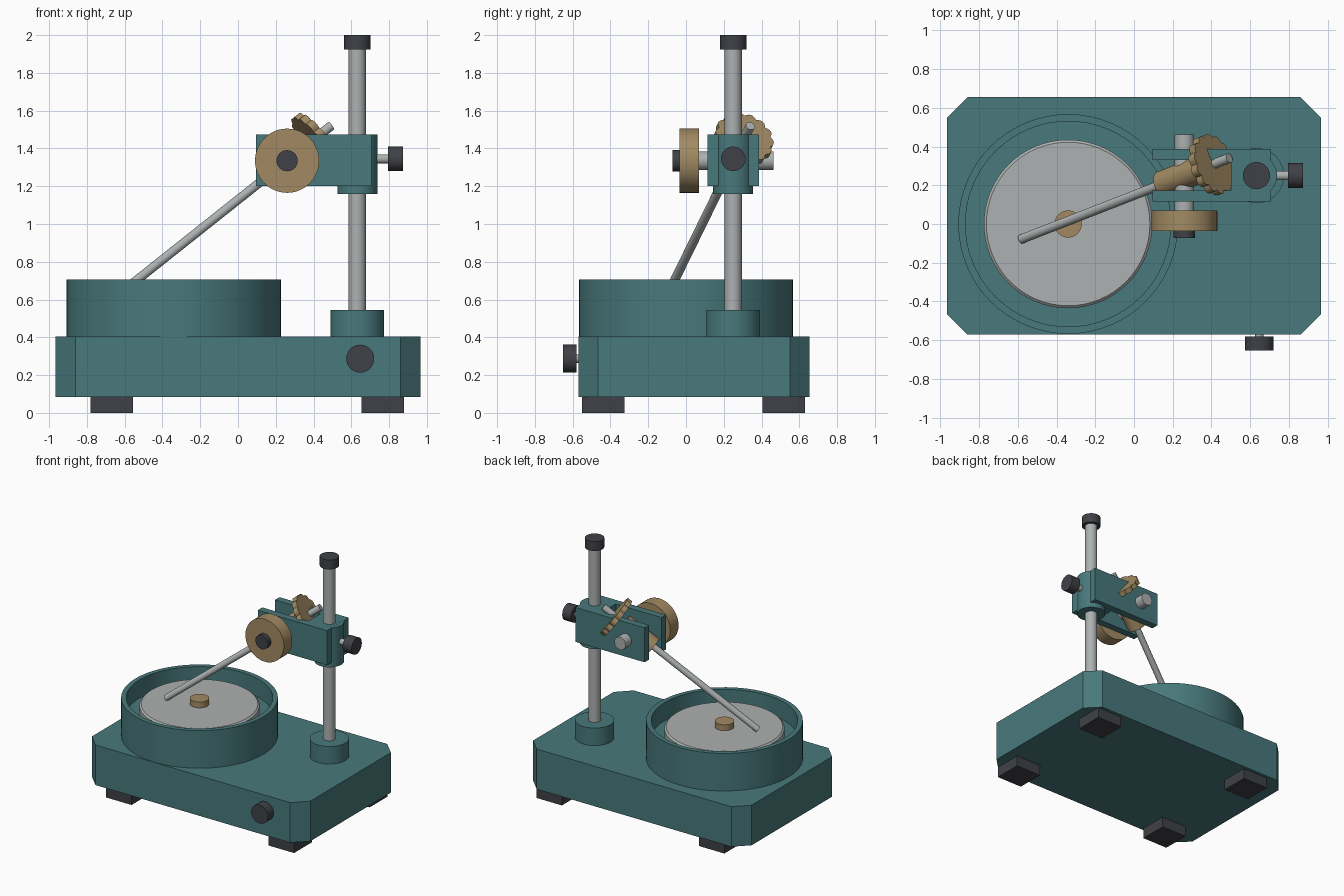
import bpy, bmesh, math
from mathutils import Vector, Matrix

if "Cube" in bpy.data.objects:
    bpy.data.objects.remove(bpy.data.objects["Cube"])


def material(name, rgb):
    m = bpy.data.materials.new(name)
    m.use_nodes = True
    color = (*rgb, 1.0)
    m.diffuse_color = color
    m.node_tree.nodes["Principled BSDF"].inputs["Base Color"].default_value = color
    return m


TEAL = material("teal paint", (0.065, 0.19, 0.20))
BRASS = material("brass", (0.36, 0.255, 0.125))
STEEL = material("steel", (0.42, 0.44, 0.44))
DARK = material("dark rubber", (0.05, 0.053, 0.063))


def finish(name, bm, mat, matrix=Matrix(), smooth=False):
    bmesh.ops.recalc_face_normals(bm, faces=bm.faces)
    mesh = bpy.data.meshes.new(name)
    bm.to_mesh(mesh)
    bm.free()
    mesh.materials.append(mat)
    obj = bpy.data.objects.new(name, mesh)
    bpy.context.scene.collection.objects.link(obj)
    obj.matrix_world = matrix
    if smooth:
        bpy.ops.object.select_all(action="DESELECT")
        obj.select_set(True)
        bpy.context.view_layer.objects.active = obj
        bpy.ops.object.shade_smooth_by_angle(angle=math.radians(30))
    return obj


def along(origin, axis):
    """Frame at origin whose local z follows axis."""
    turn = Vector(axis).to_track_quat("Z", "Y").to_matrix().to_4x4()
    return Matrix.Translation(Vector(origin)) @ turn


def lathe(name, profile, mat, origin, axis=(0, 0, 1), sides=48):
    """Turn (radius, height) points about the axis and cap both ends."""
    bm = bmesh.new()
    rings = []
    for r, h in profile:
        angles = [math.tau * i / sides for i in range(sides)]
        rings.append([bm.verts.new((r * math.cos(a), r * math.sin(a), h)) for a in angles])
    for low, high in zip(rings, rings[1:]):
        for i in range(sides):
            j = (i + 1) % sides
            bm.faces.new((low[i], low[j], high[j], high[i]))
    bm.faces.new(rings[0])
    bm.faces.new(rings[-1])
    return finish(name, bm, mat, along(origin, axis), True)


def rod(name, r, start, end, mat, sides=32):
    span = Vector(end) - Vector(start)
    return lathe(name, [(r, 0), (r, span.length)], mat, start, span, sides)


def prism(name, outline, low, high, mat, matrix=Matrix()):
    bm = bmesh.new()
    face = bm.faces.new([bm.verts.new((x, y, low)) for x, y in outline])
    out = bmesh.ops.extrude_face_region(bm, geom=[face])
    top = [v for v in out["geom"] if isinstance(v, bmesh.types.BMVert)]
    bmesh.ops.translate(bm, verts=top, vec=(0, 0, high - low))
    return finish(name, bm, mat, matrix)


def box(name, x, y, z, mat):
    return prism(name, [(x[0], y[0]), (x[1], y[0]), (x[1], y[1]), (x[0], y[1])], *z, mat)


# Base with chamfered corners
X, Y0, Y1, C = 0.965, -0.57, 0.655, 0.105
prism("base", [(-X + C, Y0), (X - C, Y0), (X, Y0 + C), (X, Y1 - C),
               (X - C, Y1), (-X + C, Y1), (-X, Y1 - C), (-X, Y0 + C)], 0.085, 0.405, TEAL)

# Feet
for side, x in (("right", -0.78), ("left", 0.655)):
    for end, y in (("front", -0.55), ("back", 0.405)):
        box(f"{end}_{side}_foot", (x, x + 0.225), (y, y + 0.225), (0, 0.13), DARK)

# Bowl, turning plate and centre pin
BOWL = (-0.34, 0, 0)
lathe("bowl", [(0.567, 0.395), (0.567, 0.705), (0.53, 0.705), (0.53, 0.56)], TEAL, BOWL, sides=64)
lathe("plate", [(0.435, 0.59), (0.435, 0.643), (0.422, 0.655)], STEEL, BOWL, sides=64)
rod("centre_pin", 0.07, (-0.34, 0, 0.65), (-0.34, 0, 0.702), BRASS)

# Column with collar and cap
CX, CY = 0.632, 0.25
rod("column_collar", 0.142, (CX, CY, 0.40), (CX, CY, 0.545), TEAL, 48)
rod("column", 0.046, (CX, CY, 0.42), (CX, CY, 1.95), STEEL)
rod("column_cap", 0.07, (CX, CY, 1.925), (CX, CY, 2.0), DARK)

# Sliding clamp with two cheeks
rod("clamp_sleeve", 0.106, (CX, CY, 1.16), (CX, CY, 1.474), TEAL, 48)
box("clamp_block", (0.50, 0.70), (0.165, 0.335), (1.2, 1.475), TEAL)
for name, y in (("front_cheek", 0.115), ("back_cheek", 0.33)):
    box(name, (0.095, 0.707), (y, y + 0.057), (1.2, 1.475), TEAL)

# Clamp screw and base control knob
rod("clamp_screw", 0.024, (0.72, CY, 1.345), (0.81, CY, 1.345), STEEL)
rod("clamp_knob", 0.065, (0.795, CY, 1.345), (0.873, CY, 1.345), DARK)
rod("control_shaft", 0.022, (0.647, -0.56, 0.287), (0.647, -0.6, 0.287), STEEL)
rod("control_knob", 0.074, (0.647, -0.58, 0.287), (0.647, -0.652, 0.287), DARK)

# Pivot shaft with hand wheel
PX, PZ = 0.26, 1.335
rod("pivot_shaft", 0.05, (PX, 0.02, PZ), (PX, 0.462, PZ), STEEL)
rod("pivot_wheel", 0.17, (PX, 0.07, PZ), (PX, -0.035, PZ), BRASS, 48)
rod("pivot_hub", 0.056, (PX, 0.0, PZ), (PX, -0.072, PZ), DARK)

# Sloping arm running through the pivot
PIVOT = Vector((PX, CY, PZ))
ARM = Vector((0.68, 0.265, 0.54)).normalized()
rod("arm_rod", 0.024, PIVOT - ARM * 1.125, PIVOT + ARM * 0.1, STEEL)
rod("arm_sleeve", 0.07, PIVOT - ARM * 0.152, PIVOT + ARM * 0.12, BRASS)
rod("arm_screw", 0.025, PIVOT + ARM * 0.1, PIVOT + ARM * 0.31, STEEL)

# Scalloped adjusting wheel on the arm
LOBES, STEPS = 14, 6
outline = []
for i in range(LOBES * STEPS):
    r = 0.145 + 0.016 * abs(math.sin(math.pi * i / STEPS))
    a = math.tau * i / (LOBES * STEPS)
    outline.append((r * math.cos(a), r * math.sin(a)))
prism("adjusting_wheel", outline, 0.17, 0.21, BRASS, along(PIVOT, ARM))
